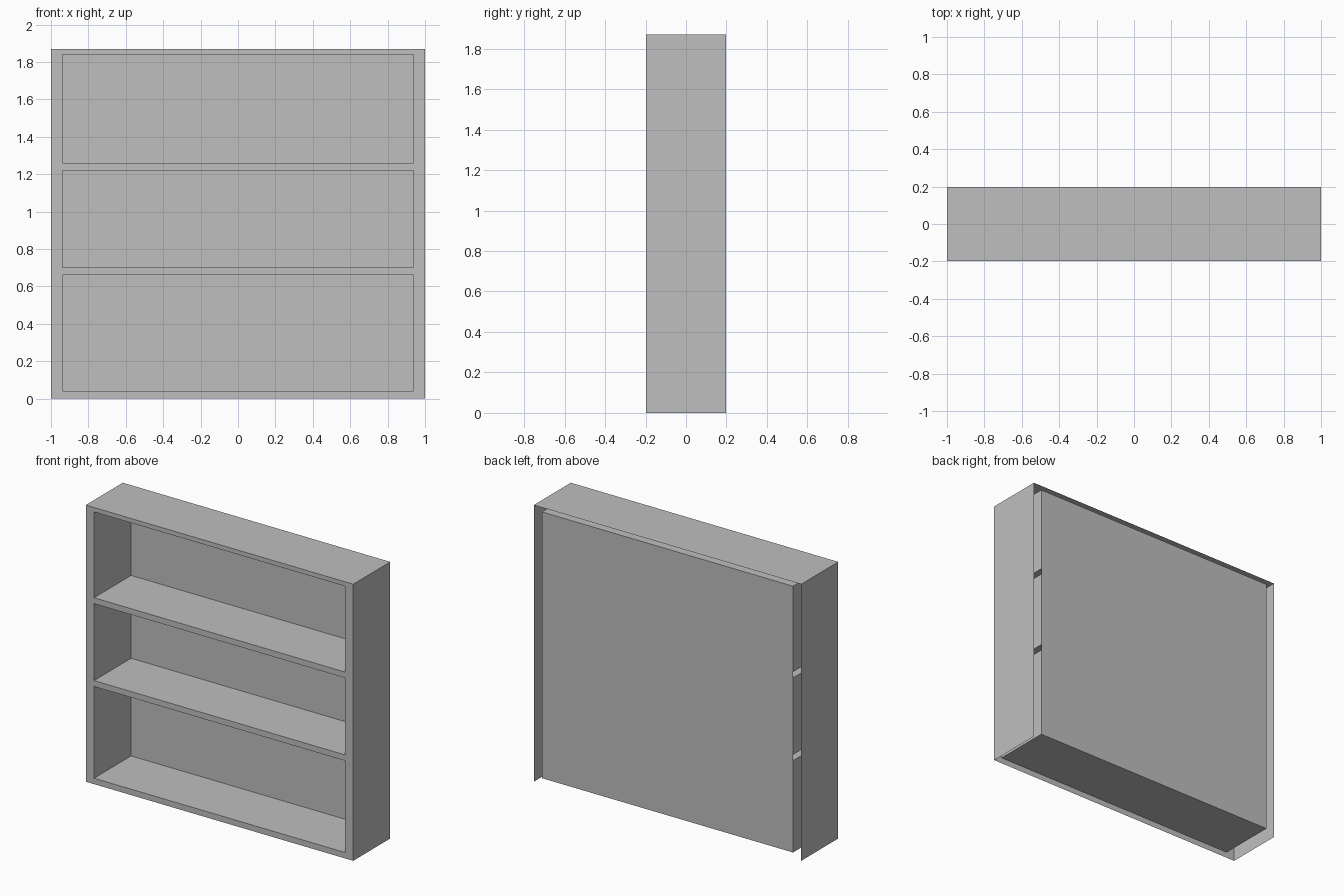
import bpy
import bmesh

cube = bpy.data.objects.get("Cube")
if cube:
    bpy.data.objects.remove(cube, do_unlink=True)

grey = bpy.data.materials.new("plain_grey")
grey.use_nodes = True
grey.diffuse_color = (0.52, 0.52, 0.52, 1)
grey.node_tree.nodes["Principled BSDF"].inputs["Base Color"].default_value = (0.52, 0.52, 0.52, 1)

# Overall size and the heights of the three openings
W, D, H = 1.0, 0.1975, 1.87
IN = 0.938
OPENINGS = [(0.04, 0.66), (0.70, 1.22), (1.26, 1.84)]


def quad(bm, *corners):
    bm.faces.new([bm.verts.new(c) for c in corners])


def tube(bm, x, z0, z1, inward, bottom=True):
    """Thin walls running front to back: top, sides and optional bottom."""
    ring = [(-x, z0), (-x, z1), (x, z1), (x, z0)]
    for i in range(4 if bottom else 3):
        (ax, az), (bx, bz) = ring[i], ring[(i + 1) % 4]
        pts = [(ax, -D, az), (bx, -D, bz), (bx, D, bz), (ax, D, az)]
        quad(bm, *(pts[::-1] if inward else pts))


def sheet(bm, x0, x1, z0, z1, y):
    quad(bm, (x0, y, z0), (x1, y, z0), (x1, y, z1), (x0, y, z1))


def finish(name, bm):
    bmesh.ops.remove_doubles(bm, verts=bm.verts, dist=0.0001)
    mesh = bpy.data.meshes.new(name)
    bm.to_mesh(mesh)
    bm.free()
    mesh.materials.append(grey)
    bpy.context.collection.objects.link(bpy.data.objects.new(name, mesh))


# Outer casing, open at the back and underneath
bm = bmesh.new()
tube(bm, W, 0, H, inward=False, bottom=False)
finish("outer_casing", bm)

# Front frame: a grid of strips with the openings left out
bm = bmesh.new()
xs = [-W, -IN, IN, W]
zs = [0] + [z for pair in OPENINGS for z in pair] + [H]
for i in range(len(xs) - 1):
    for k in range(len(zs) - 1):
        if not (i == 1 and k % 2 == 1):
            sheet(bm, xs[i], xs[i + 1], zs[k], zs[k + 1], -D)
finish("front_frame", bm)

# Compartments, separated by the hollow shelves
for name, (z0, z1) in zip(("lower", "middle", "upper"), OPENINGS):
    bm = bmesh.new()
    tube(bm, IN, z0, z1, inward=True)
    finish(name + "_compartment", bm)

# Back panel closing all compartments
bm = bmesh.new()
sheet(bm, -IN, IN, OPENINGS[0][0], OPENINGS[-1][1], D)
finish("back_panel", bm)
